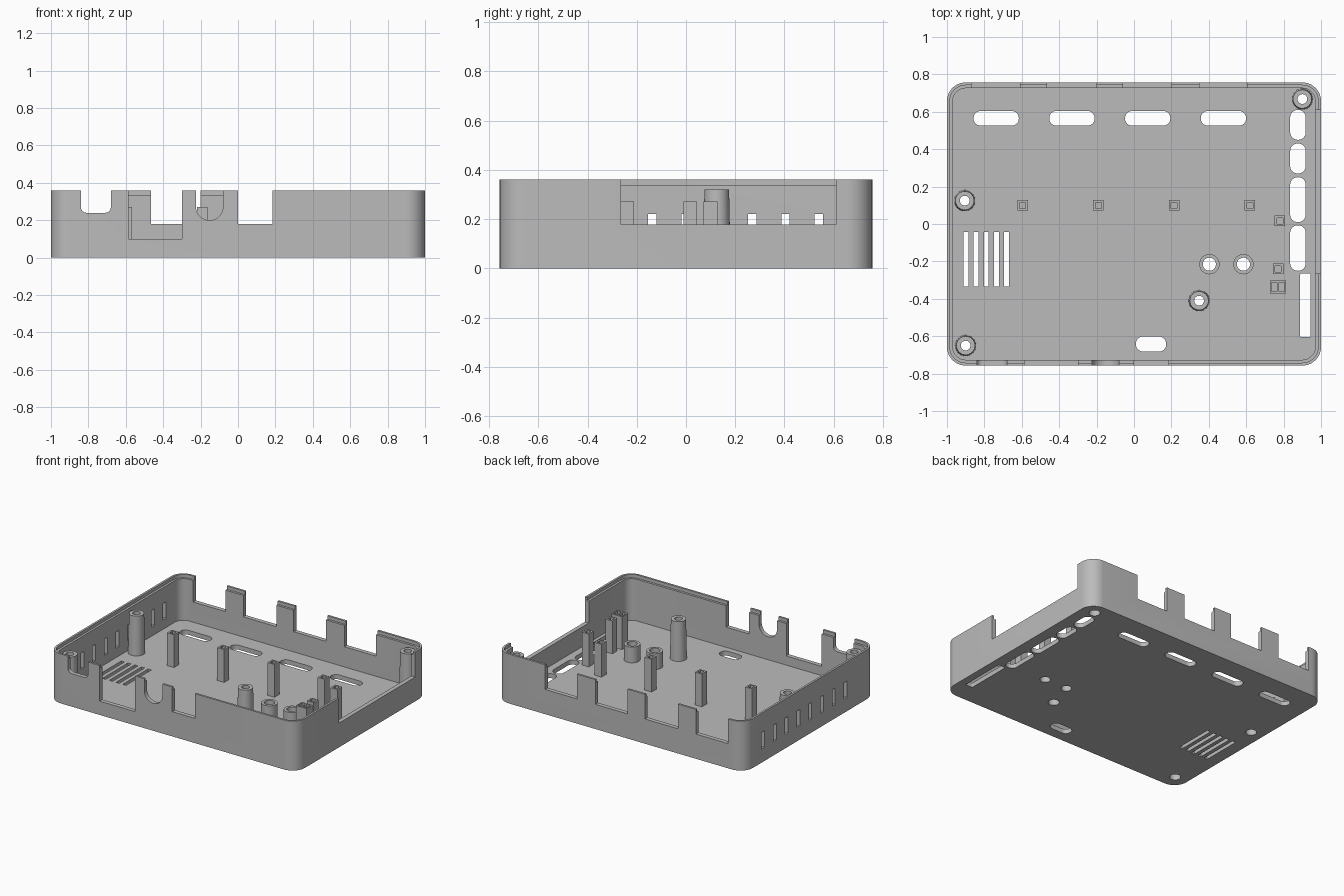
import bpy, bmesh, math

if "Cube" in bpy.data.objects:
    bpy.data.objects.remove(bpy.data.objects["Cube"])

grey = bpy.data.materials.new("light grey plastic")
grey.diffuse_color = (0.5, 0.5, 0.5, 1)
grey.use_nodes = True
grey.node_tree.nodes["Principled BSDF"].inputs["Base Color"].default_value = grey.diffuse_color


def make_object(name, bm):
    bmesh.ops.recalc_face_normals(bm, faces=bm.faces)
    mesh = bpy.data.meshes.new(name)
    bm.to_mesh(mesh)
    bm.free()
    mesh.materials.append(grey)
    obj = bpy.data.objects.new(name, mesh)
    bpy.context.collection.objects.link(obj)
    return obj


def rounded(x0, x1, y0, y1, r, seg=8):
    """Outline of a rectangle with round corners."""
    if r <= 0:
        return [(x0, y0), (x1, y0), (x1, y1), (x0, y1)]
    pts = []
    corners = [(x1 - r, y1 - r), (x0 + r, y1 - r), (x0 + r, y0 + r), (x1 - r, y0 + r)]
    for i, (cx, cy) in enumerate(corners):
        for k in range(seg + 1):
            a = math.pi / 2 * (i + k / seg)
            p = (cx + r * math.cos(a), cy + r * math.sin(a))
            if not pts or math.dist(p, pts[-1]) > 1e-5:
                pts.append(p)
    if math.dist(pts[0], pts[-1]) < 1e-5:
        pts.pop()
    return pts


def prism(name, pts, lo, hi, axis="z"):
    """Extrude an outline along z, or an xz outline along y."""
    bm = bmesh.new()
    place = (lambda p, h: (p[0], p[1], h)) if axis == "z" else (lambda p, h: (p[0], h, p[1]))
    a = [bm.verts.new(place(p, lo)) for p in pts]
    b = [bm.verts.new(place(p, hi)) for p in pts]
    bm.faces.new(a)
    bm.faces.new(b)
    for i in range(len(pts)):
        j = (i + 1) % len(pts)
        bm.faces.new((a[i], a[j], b[j], b[i]))
    return make_object(name, bm)


def lathe(name, profile, x, y, seg=32):
    """Spin a closed radius/height loop about a vertical axis."""
    bm = bmesh.new()
    rings = []
    for k in range(seg):
        a = 2 * math.pi * k / seg
        rings.append([bm.verts.new((x + r * math.cos(a), y + r * math.sin(a), z)) for r, z in profile])
    n = len(profile)
    for k in range(seg):
        p, q = rings[k], rings[(k + 1) % seg]
        for i in range(n):
            j = (i + 1) % n
            bm.faces.new((p[i], q[i], q[j], p[j]))
    return make_object(name, bm)


def cut(obj, cutter):
    mod = obj.modifiers.new("cut", "BOOLEAN")
    mod.operation, mod.solver, mod.object = "DIFFERENCE", "EXACT", cutter
    bpy.context.view_layer.objects.active = obj
    bpy.ops.object.modifier_apply(modifier=mod.name)
    bpy.data.objects.remove(cutter)


def smooth(obj):
    bpy.ops.object.select_all(action="DESELECT")
    obj.select_set(True)
    bpy.context.view_layer.objects.active = obj
    bpy.ops.object.shade_smooth_by_angle(angle=math.radians(30))


X, Y, TOP, FLOOR = 1.0, 0.757, 0.36, 0.033


def inset(d):
    return rounded(-X + d, X - d, -Y + d, Y - d, 0.1 - d, 10)


# tray: rounded block, hollowed, with a stepped inner rim
tray = prism("tray", inset(0), 0, TOP)
cut(tray, prism("cutter", inset(0.031), FLOOR, 0.5))
cut(tray, prism("cutter", inset(0.015), 0.336, 0.5))

# back wall openings
for x0, x1 in [(-0.87, -0.61), (-0.465, -0.2), (-0.06, 0.2), (0.35, 0.605)]:
    cut(tray, prism("cutter", rounded(x0, x1, 0.18, 0.5, 0), 0.70, 0.80, "y"))

# front wall openings: left, bottom, right, corner radius
for x0, x1, z, r in [(-0.84, -0.68, 0.24, 0.03), (-0.585, -0.30, 0.10, 0),
                     (-0.225, -0.08, 0.20, 0.0725), (0, 0.185, 0.18, 0)]:
    cut(tray, prism("cutter", rounded(x0, x1, z, 0.5, r), -0.80, -0.70, "y"))

# right wall opening
cut(tray, prism("cutter", rounded(0.95, 1.05, -0.265, 0.61, 0), 0.177, 0.5))

# vertical slits in the left wall
for i in range(8):
    y = 0.54 - 0.1355 * i
    cut(tray, prism("cutter", rounded(-1.05, -0.95, y - 0.017, y + 0.017, 0), 0.10, 0.22))

# rounded slots and vents through the floor
slots = [(cx - 0.121, cx + 0.121, 0.526, 0.604, 0.037) for cx in (-0.737, -0.332, 0.073, 0.478)]
slots += [(0.835, 0.918, y0, y1, 0.04) for y0, y1 in
          [(0.45, 0.61), (0.27, 0.43), (0.01, 0.25), (-0.25, -0.007)]]
slots += [(0.888, 0.945, -0.605, -0.265, 0.008), (0.01, 0.172, -0.682, -0.602, 0.038)]
slots += [(-0.911 + 0.0542 * i, -0.885 + 0.0542 * i, -0.335, -0.042, 0) for i in range(5)]
for x0, x1, y0, y1, r in slots:
    cut(tray, prism("cutter", rounded(x0, x1, y0, y1, r), -0.1, 0.1))

# screw standoffs with recesses that open underneath
for x, y in [(0.90, 0.668), (-0.905, 0.125), (-0.90, -0.65), (0.348, -0.41)]:
    cut(tray, prism("cutter", rounded(x - 0.037, x + 0.037, y - 0.037, y + 0.037, 0.037), -0.1, 0.1))
    smooth(lathe("screw_standoff", [(0.056, FLOOR), (0.05, TOP - 0.04), (0.026, TOP - 0.04),
                                    (0.026, 0.15), (0.037, 0.15), (0.037, FLOOR)], x, y))

# short open tubes
for x in (0.403, 0.585):
    cut(tray, prism("cutter", rounded(x - 0.035, x + 0.035, -0.25, -0.18, 0.035), -0.1, 0.1))
    smooth(lathe("short_tube", [(0.054, FLOOR), (0.054, 0.148), (0.035, 0.148), (0.035, FLOOR)],
                 x, -0.215))
smooth(tray)

# square support posts with a socket in the top
POST = 0.272
for x, y in [(-0.595, 0.10), (-0.19, 0.10), (0.215, 0.10), (0.62, 0.10), (0.78, 0.017), (0.77, -0.24)]:
    post = prism("support_post", rounded(x - 0.028, x + 0.028, y - 0.028, y + 0.028, 0), FLOOR, POST)
    cut(post, prism("cutter", rounded(x - 0.016, x + 0.016, y - 0.016, y + 0.016, 0), POST - 0.1, 0.4))

# double post with two sockets
double = prism("double_post", rounded(0.727, 0.813, -0.372, -0.302, 0), FLOOR, POST)
for x in (0.75, 0.79):
    cut(double, prism("cutter", rounded(x - 0.015, x + 0.015, -0.36, -0.314, 0), POST - 0.1, 0.4))
